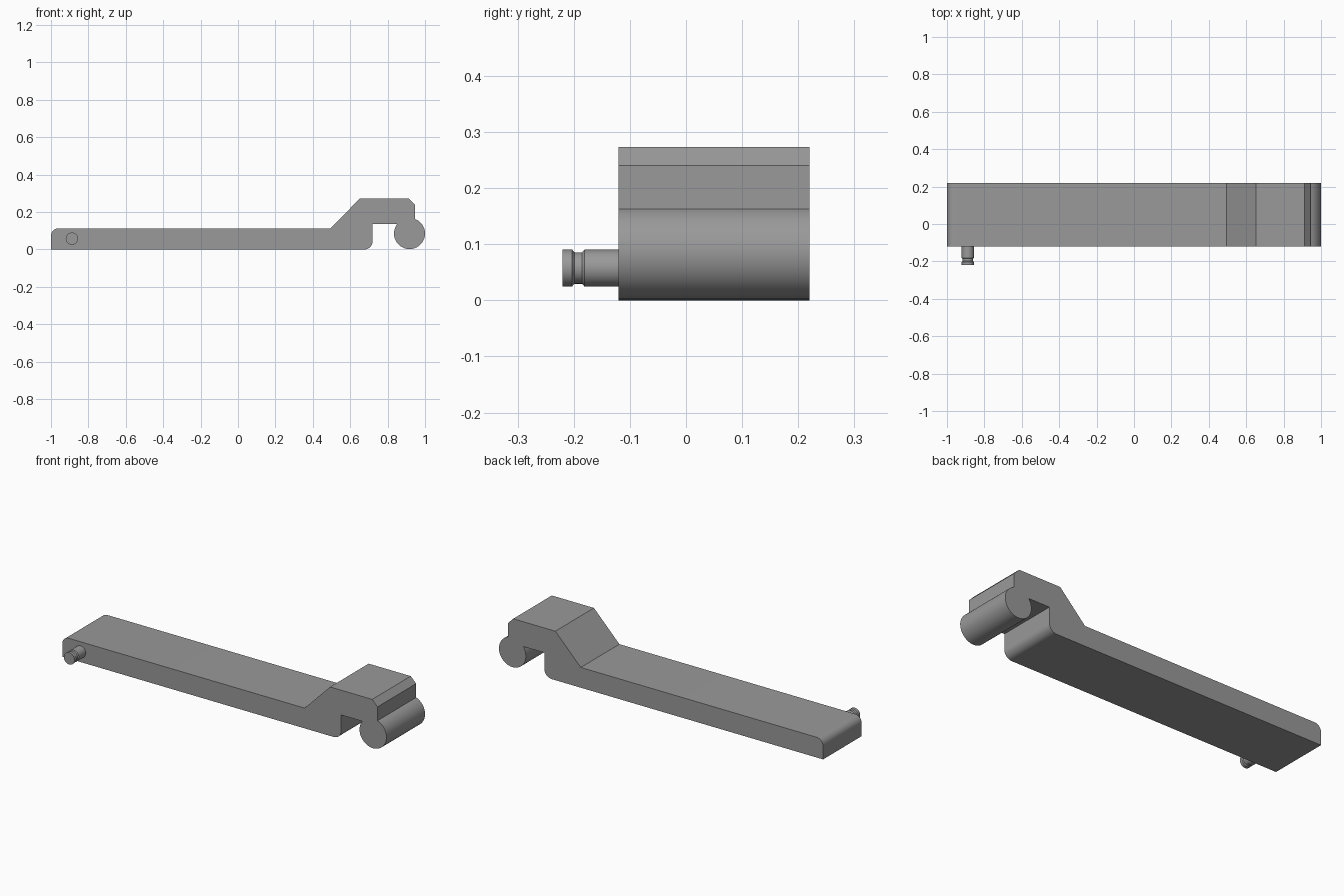
import bpy, bmesh, math

if "Cube" in bpy.data.objects:
    bpy.data.objects.remove(bpy.data.objects["Cube"])

grey = bpy.data.materials.new("mid_grey")
grey.diffuse_color = (0.32, 0.32, 0.32, 1)
grey.use_nodes = True
grey.node_tree.nodes["Principled BSDF"].inputs["Base Color"].default_value = grey.diffuse_color


def arc(cx, cz, r, a0, a1, n):
    """Points on an arc in the xz plane, angles in degrees."""
    angles = [math.radians(a0 + (a1 - a0) * i / n) for i in range(n + 1)]
    return [(cx + r * math.cos(a), cz + r * math.sin(a)) for a in angles]


def finish(bm, name):
    bmesh.ops.recalc_face_normals(bm, faces=bm.faces)
    mesh = bpy.data.meshes.new(name)
    bm.to_mesh(mesh)
    bm.free()
    mesh.materials.append(grey)
    ob = bpy.data.objects.new(name, mesh)
    bpy.context.collection.objects.link(ob)
    bpy.ops.object.select_all(action='DESELECT')
    ob.select_set(True)
    bpy.context.view_layer.objects.active = ob
    bpy.ops.object.shade_smooth_by_angle(angle=math.radians(25))
    return ob


# Lever arm: side profile with a raised step and a round hook end
Y_FRONT, Y_BACK = -0.12, 0.22
profile = [(-1, 0)]
profile += arc(0.675, 0.045, 0.045, -90, 0, 8)          # rounded heel
profile += [(0.72, 0.135)]                              # notch corner
profile += arc(0.917, 0.085, 0.083, 143, 430, 48)       # hook barrel
profile += [(0.945, 0.24), (0.912, 0.273),              # chamfered top
            (0.652, 0.273), (0.495, 0.113)]             # ramp
profile += arc(-0.96, 0.073, 0.04, 90, 180, 8)          # rounded tail

bm = bmesh.new()
face = bm.faces.new([bm.verts.new((x, Y_FRONT, z)) for x, z in profile])
ext = bmesh.ops.extrude_face_region(bm, geom=[face])
moved = [g for g in ext["geom"] if isinstance(g, bmesh.types.BMVert)]
bmesh.ops.translate(bm, verts=moved, vec=(0, Y_BACK - Y_FRONT, 0))
finish(bm, "lever_arm")

# Grooved pin: turned profile of (y, radius)
turned = [(-0.11, 0.033), (-0.181, 0.033), (-0.185, 0.028),
          (-0.199, 0.028), (-0.203, 0.033), (-0.22, 0.033)]
bm = bmesh.new()
rings = [[bm.verts.new((x, y, z)) for x, z in arc(-0.888, 0.0575, r, 0, 360, 32)[:-1]]
         for y, r in turned]
for a, b in zip(rings, rings[1:]):
    for i in range(32):
        j = (i + 1) % 32
        bm.faces.new((a[i], a[j], b[j], b[i]))
bm.faces.new(rings[0])
bm.faces.new(rings[-1])
finish(bm, "grooved_pin")
